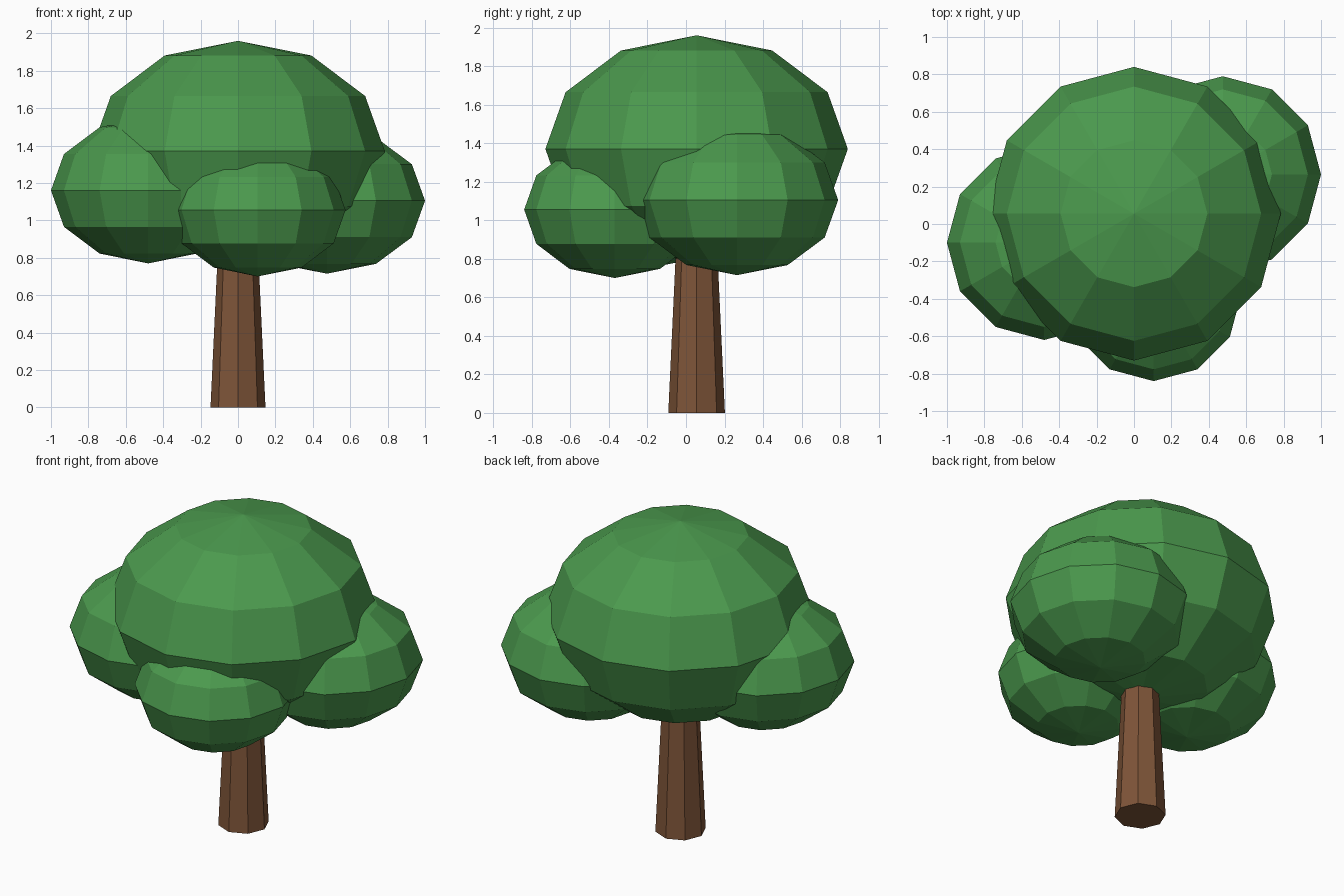
import bpy

if "Cube" in bpy.data.objects:
    bpy.data.objects.remove(bpy.data.objects["Cube"])


def material(name, rgb):
    mat = bpy.data.materials.new(name)
    mat.diffuse_color = (*rgb, 1)
    mat.use_nodes = True
    mat.node_tree.nodes["Principled BSDF"].inputs["Base Color"].default_value = mat.diffuse_color
    return mat


bark = material("bark", (0.21, 0.09, 0.04))
leaf = material("leaf", (0.07, 0.32, 0.075))

# Tapered eight-sided trunk, its top buried in the canopy
H = 1.0
bpy.ops.mesh.primitive_cone_add(vertices=8, radius1=0.147, radius2=0.10,
                                depth=H, location=(0, 0.055, H / 2))
trunk = bpy.context.object
trunk.name = "trunk"
trunk.data.materials.append(bark)

# Faceted, slightly flattened foliage clumps: centre, radius, half height
clumps = {
    "canopy_main": ((0, 0.055, 1.37), 0.785, 0.59),
    "canopy_left": ((-0.48, -0.10, 1.16), 0.52, 0.39),
    "canopy_front": ((0.105, -0.37, 1.055), 0.47, 0.355),
    "canopy_right": ((0.475, 0.265, 1.105), 0.525, 0.39),
}
for name, (centre, radius, half) in clumps.items():
    bpy.ops.mesh.primitive_uv_sphere_add(segments=12, ring_count=6, radius=1,
                                         location=centre)
    clump = bpy.context.object
    clump.name = name
    clump.scale = (radius, radius, half)
    clump.data.materials.append(leaf)
